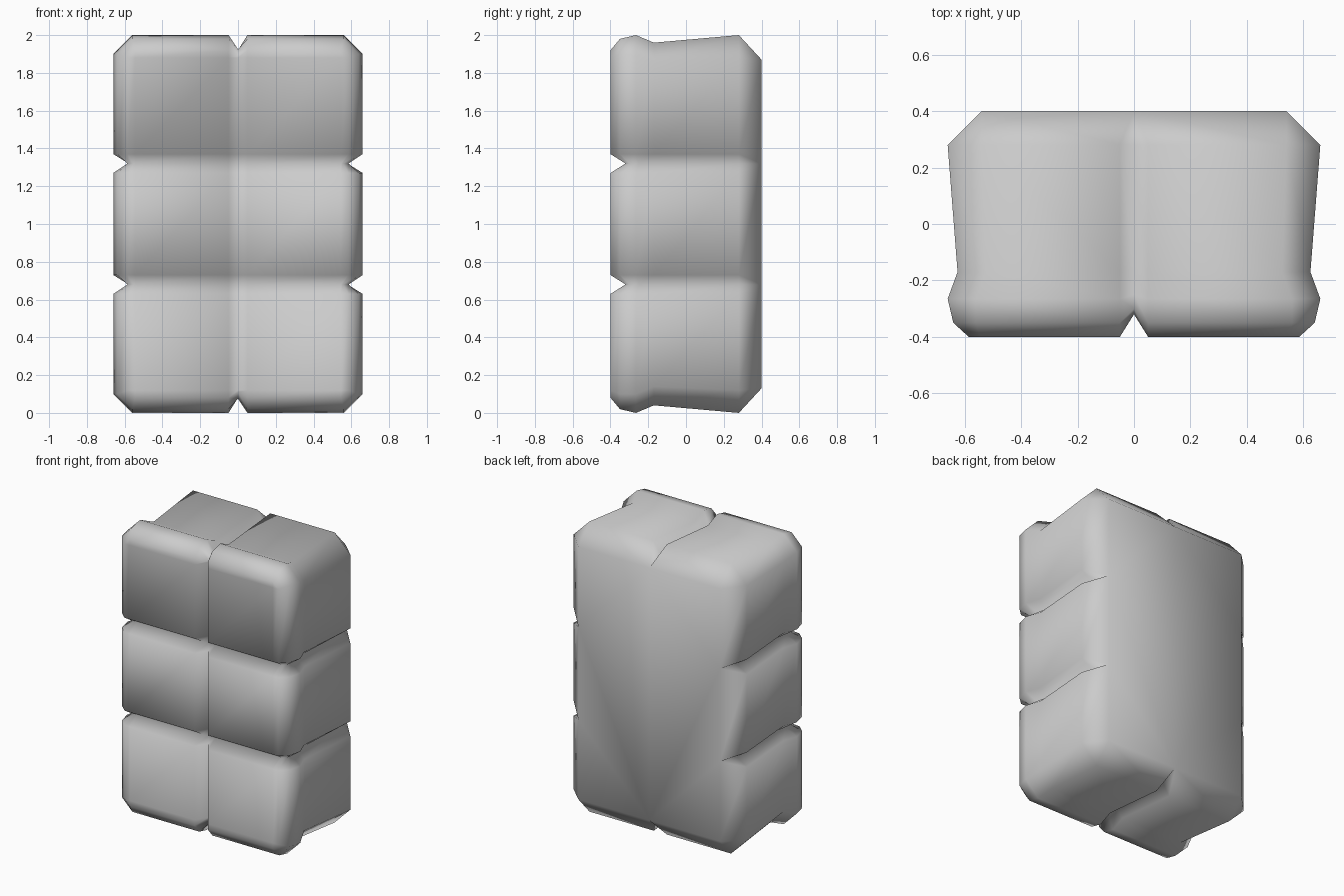
import bpy, bmesh

if "Cube" in bpy.data.objects:
    bpy.data.objects.remove(bpy.data.objects["Cube"])

# Cross-section rings from front to back:
# y, half width, half height, corner cut, groove half width, groove depth, groove set-back in y
RINGS = [
    (-0.40, 0.585, 0.92, 0.04, 0.05, 0.03, 0.08),
    (-0.35, 0.64, 0.98, 0.08, 0.05, 0.055, 0.05),
    (-0.265, 0.66, 1.00, 0.10, 0.05, 0.08, 0.015),
    (-0.17, 0.625, 0.96, 0.10, 0.05, 0.055, 0.0),
    (0.28, 0.66, 1.00, 0.12, 0.05, 0.08, 0.0),
    (0.40, 0.54, 0.87, 0.0, 0.0, 0.0, 0.0),
]
SEAM = 0.32          # height of horizontal grooves above / below the middle
NI, NJ = 7, 10       # grid lines across and up


def point(ring, i, j):
    y, hx, hz, c, w, d, back = ring
    xs = [-hx, c - hx, -w, 0, w, hx - c, hx]
    zs = [-hz, c - hz, -SEAM - w, -SEAM, -SEAM + w,
          SEAM - w, SEAM, SEAM + w, hz - c, hz]
    x, z = xs[i], zs[j]
    in_groove = i == 3 or j in (3, 6)
    if i == 3 and j in (0, NJ - 1):
        z -= d if z > 0 else -d
    if j in (3, 6) and i in (0, NI - 1):
        x -= d if x > 0 else -d
    return (x, y + (back if in_groove else 0), z + 1)


def is_corner(i, j):
    return i in (0, NI - 1) and j in (0, NJ - 1)


bm = bmesh.new()

# Front face: six pads divided by V grooves
front = {(i, j): bm.verts.new(point(RINGS[0], i, j))
         for i in range(NI) for j in range(NJ) if not is_corner(i, j)}
for i in range(NI - 1):
    for j in range(NJ - 1):
        cell = [(i, j), (i + 1, j), (i + 1, j + 1), (i, j + 1)]
        bm.faces.new([front[k] for k in cell if k in front])

# Sides: loft the outline back through the rings
outline = ([(i, 0) for i in range(1, NI - 1)]
           + [(NI - 1, j) for j in range(1, NJ - 1)]
           + [(i, NJ - 1) for i in range(NI - 2, 0, -1)]
           + [(0, j) for j in range(NJ - 2, 0, -1)])
last = [front[k] for k in outline]
for ring in RINGS[1:]:
    loop = [bm.verts.new(point(ring, i, j)) for i, j in outline]
    for n in range(len(loop)):
        m = (n + 1) % len(loop)
        bm.faces.new((last[n], last[m], loop[m], loop[n]))
    last = loop

# Flat back
bm.faces.new(last)
bmesh.ops.remove_doubles(bm, verts=bm.verts, dist=0.0005)
bmesh.ops.recalc_face_normals(bm, faces=bm.faces)
for f in bm.faces:
    f.smooth = True

mesh = bpy.data.meshes.new("padded_block")
bm.to_mesh(mesh)
bm.free()
block = bpy.data.objects.new("padded_block", mesh)
bpy.context.collection.objects.link(block)
